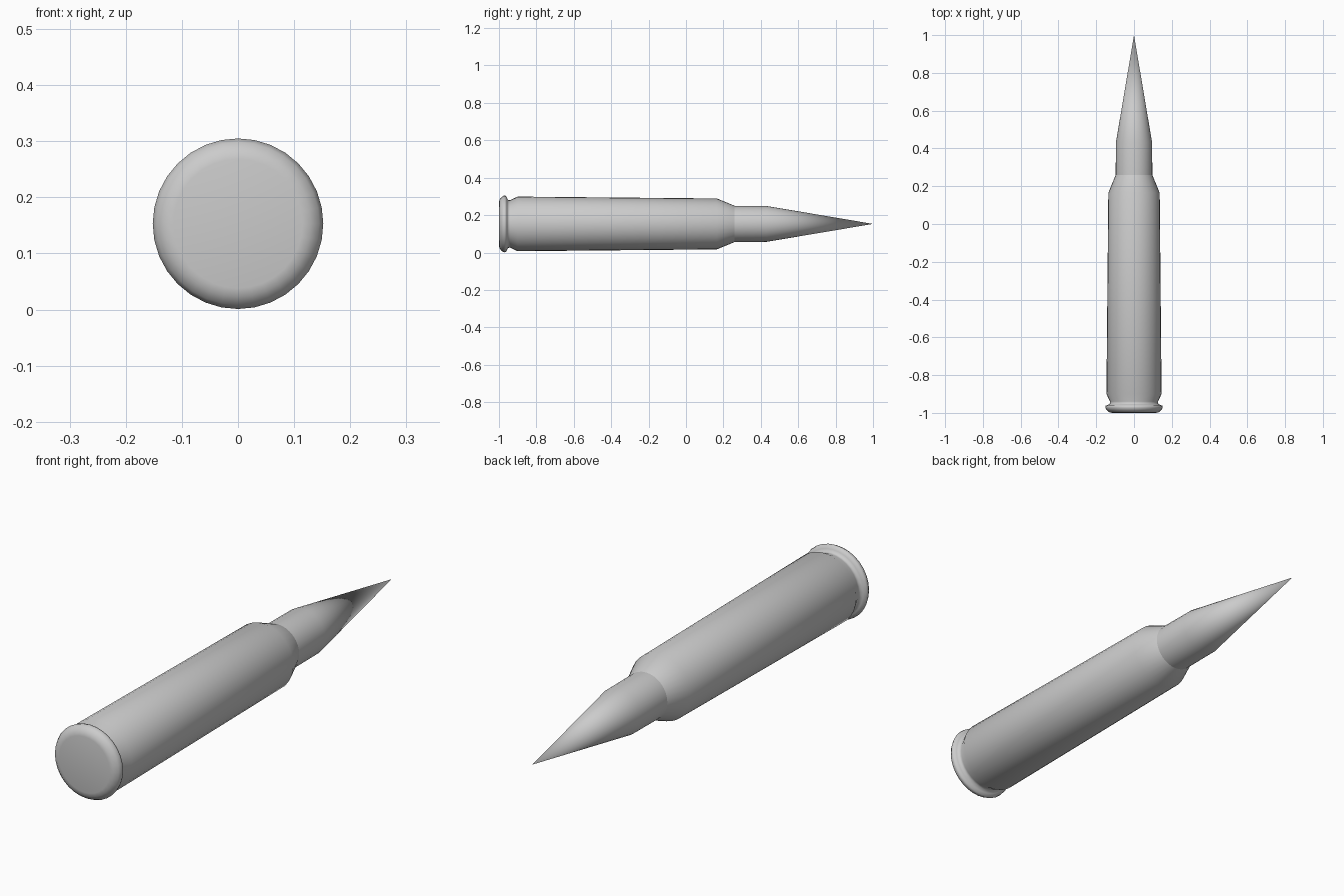
import bpy
import bmesh
import math
from mathutils import Matrix, Vector

cube = bpy.data.objects.get("Cube")
if cube:
    bpy.data.objects.remove(cube, do_unlink=True)

SIDES = 32
AXIS_Z = 0.153

grey = bpy.data.materials.new("plain grey")
grey.use_nodes = True
COLOUR = (0.6, 0.6, 0.6, 1)
grey.diffuse_color = COLOUR
grey.node_tree.nodes["Principled BSDF"].inputs["Base Color"].default_value = COLOUR


def lathe(name, profile):
    """Revolve (y, radius) points around the lengthwise axis."""
    bm = bmesh.new()
    verts = [bm.verts.new((0, y, r)) for y, r in profile]
    edges = [bm.edges.new(pair) for pair in zip(verts, verts[1:])]
    bmesh.ops.spin(bm, geom=verts + edges, cent=(0, 0, 0), axis=(0, 1, 0),
                   angle=math.tau, steps=SIDES, use_merge=True)
    bmesh.ops.remove_doubles(bm, verts=bm.verts, dist=0.0005)
    bmesh.ops.recalc_face_normals(bm, faces=bm.faces)
    # Make sure the shell faces outwards
    if sum(f.normal.dot(Vector((c.x, 0, c.z)))
           for f in bm.faces for c in [f.calc_center_median()]) < 0:
        bmesh.ops.reverse_faces(bm, faces=bm.faces)
    bmesh.ops.transform(bm, matrix=Matrix.Translation((0, 0, AXIS_Z)), verts=bm.verts)
    mesh = bpy.data.meshes.new(name)
    bm.to_mesh(mesh)
    bm.free()
    mesh.shade_smooth()
    mesh.materials.append(grey)
    obj = bpy.data.objects.new(name, mesh)
    bpy.context.collection.objects.link(obj)
    return obj


# Casing: flat base, rounded rim, extractor groove, tapered wall, shoulder
lathe("casing", [
    (-1.0, 0), (-1.0, 0.115), (-0.997, 0.13), (-0.985, 0.145),
    (-0.972, 0.152), (-0.962, 0.15), (-0.957, 0.138),
    (-0.951, 0.128), (-0.94, 0.127), (-0.9, 0.146),
    (0.165, 0.136), (0.26, 0.097),
])

# Projectile: straight neck and pointed tip
lathe("projectile", [(0.26, 0.097), (0.43, 0.096), (1.0, 0)])
